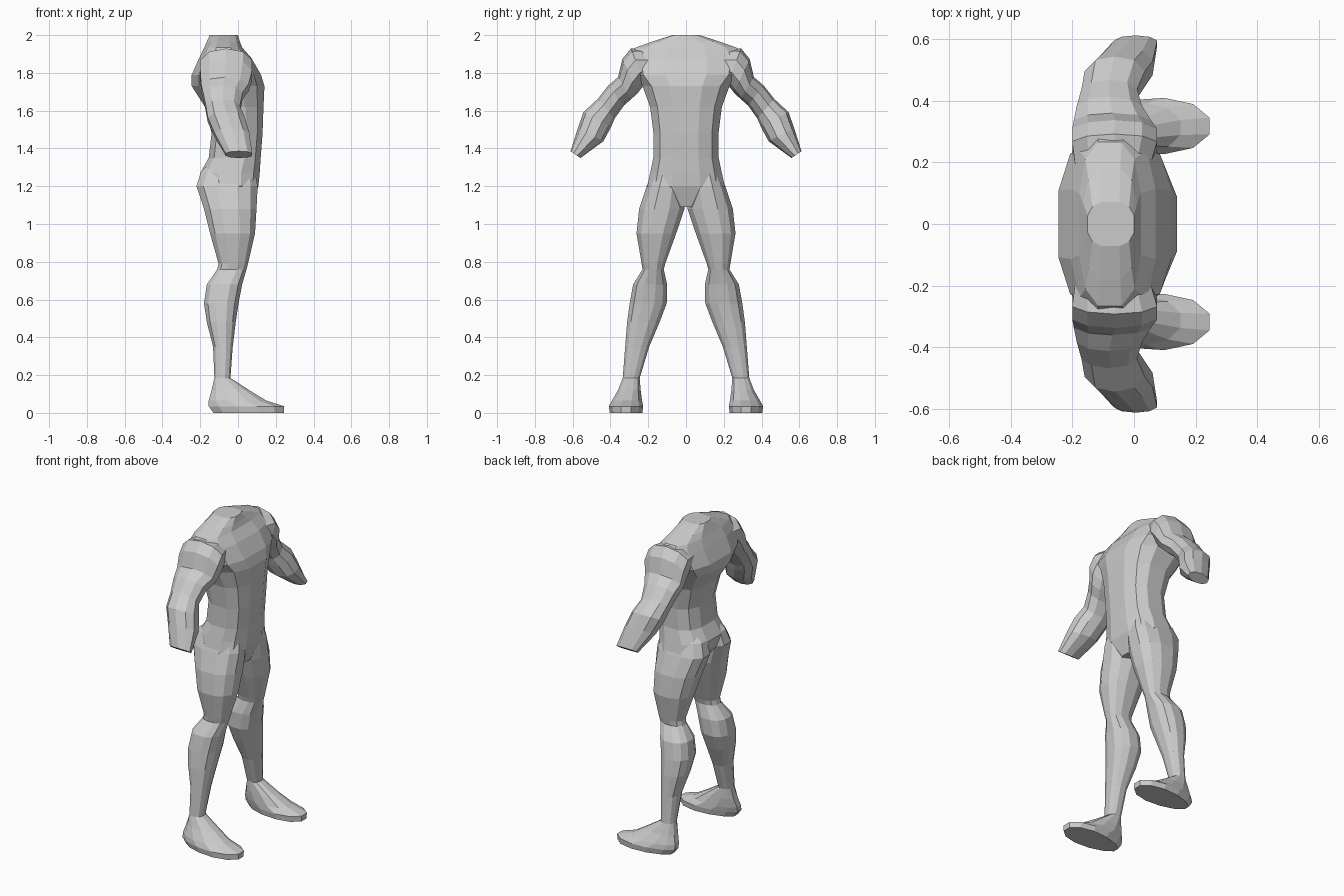
import bpy, bmesh
from math import cos, sin, pi, copysign
from mathutils import Vector


def outline(n, p):
    # unit superellipse with flat sides, scaled to touch +-1
    pts = []
    for i in range(n):
        a = 2 * pi * (i + 0.5) / n
        pts.append((copysign(abs(cos(a)) ** (2 / p), cos(a)),
                    copysign(abs(sin(a)) ** (2 / p), sin(a))))
    m = max(u for u, v in pts)
    return [(u / m, v / m) for u, v in pts]


def loft(name, rings, n=12, side=1):
    # each ring: centre, half axis along x, half axis across, squareness, taper
    bm = bmesh.new()
    loops = []
    for c, a, b, p, t in rings:
        loop = []
        for u, v in outline(n, p):
            q = c + a * u + b * v * (1 + t * u)
            loop.append(bm.verts.new((q.x, q.y * side, q.z)))
        loops.append(loop)
    for lo, hi in zip(loops, loops[1:]):
        for i in range(n):
            j = (i + 1) % n
            bm.faces.new((lo[i], lo[j], hi[j], hi[i]))
    bm.faces.new(loops[0])
    bm.faces.new(loops[-1])
    bmesh.ops.recalc_face_normals(bm, faces=bm.faces)
    me = bpy.data.meshes.new(name)
    bm.to_mesh(me)
    bm.free()
    ob = bpy.data.objects.new(name, me)
    bpy.context.collection.objects.link(ob)
    return ob


def level(z, x0, x1, y0, y1, p=2.4, t=0.0):
    # horizontal ring from its x and y limits
    return (Vector(((x0 + x1) / 2, (y0 + y1) / 2, z)), Vector(((x1 - x0) / 2, 0, 0)),
            Vector((0, (y1 - y0) / 2, 0)), p, t)


def slanted(top, low, x0, x1):
    # ring across the arm from its upper and lower (y, z) edge points
    hi, lo = Vector((0, *top)), Vector((0, *low))
    c = (hi + lo) / 2
    c.x = (x0 + x1) / 2
    return (c, Vector(((x1 - x0) / 2, 0, 0)), (hi - lo) / 2, 2.2, 0.0)


# torso: z, back, front, half width
torso = [(1.09, -0.10, 0.07, 0.06), (1.20, -0.19, 0.108, 0.205), (1.27, -0.20, 0.115, 0.19),
         (1.35, -0.155, 0.12, 0.173), (1.48, -0.14, 0.13, 0.172), (1.62, -0.175, 0.135, 0.19),
         (1.73, -0.245, 0.14, 0.23), (1.79, -0.245, 0.122, 0.285), (1.88, -0.205, 0.07, 0.30),
         (1.935, -0.178, 0.022, 0.265), (1.965, -0.165, 0.01, 0.18), (2.0, -0.15, 0.0, 0.072)]
body = loft("body", [level(z, a, b, -w, w, 2.7) for z, a, b, w in torso])

# leg and foot
leg = [level(0.0, -0.13, 0.243, 0.235, 0.40, 2.0, 0.15),
       level(0.035, -0.155, 0.245, 0.23, 0.405, 2.0, 0.15),
       level(0.065, -0.155, 0.15, 0.235, 0.39, 2.1, 0.1),
       level(0.12, -0.14, 0.06, 0.24, 0.36), level(0.185, -0.125, -0.04, 0.245, 0.335),
       level(0.35, -0.132, -0.028, 0.195, 0.322), level(0.48, -0.165, -0.012, 0.14, 0.312),
       level(0.58, -0.18, 0.003, 0.102, 0.298), level(0.68, -0.165, 0.022, 0.10, 0.28),
       level(0.76, -0.11, 0.045, 0.118, 0.23), level(0.79, -0.103, 0.053, 0.11, 0.235),
       level(0.95, -0.148, 0.09, 0.052, 0.262), level(1.08, -0.18, 0.098, 0.008, 0.248),
       level(1.20, -0.22, 0.104, 0.003, 0.208), level(1.28, -0.195, 0.09, 0.01, 0.175),
       level(1.35, -0.11, 0.06, 0.03, 0.14)]

# arm, from inside the shoulder to the wrist
arm = [slanted((0.20, 1.92), (0.15, 1.76), -0.19, 0.05),
       slanted((0.29, 1.925), (0.22, 1.745), -0.20, 0.075),
       slanted((0.335, 1.87), (0.255, 1.70), -0.20, 0.075),
       slanted((0.358, 1.775), (0.29, 1.665), -0.195, 0.055),
       slanted((0.41, 1.73), (0.33, 1.63), -0.185, 0.025),
       slanted((0.465, 1.66), (0.38, 1.56), -0.17, 0.01),
       slanted((0.54, 1.59), (0.40, 1.515), -0.16, 0.035),
       slanted((0.57, 1.505), (0.44, 1.44), -0.125, 0.06),
       slanted((0.61, 1.385), (0.56, 1.35), -0.065, 0.075)]

# weld both pairs of limbs into the torso
limbs = []
for side in (1, -1):
    limbs.append(loft("leg", leg, 12, side))
    limbs.append(loft("arm", arm, 10, side))
bpy.context.view_layer.objects.active = body
for limb in limbs:
    mod = body.modifiers.new("weld", 'BOOLEAN')
    mod.operation = 'UNION'
    mod.solver = 'EXACT'
    mod.object = limb
    bpy.ops.object.modifier_apply(modifier=mod.name)
    bpy.data.objects.remove(limb)
